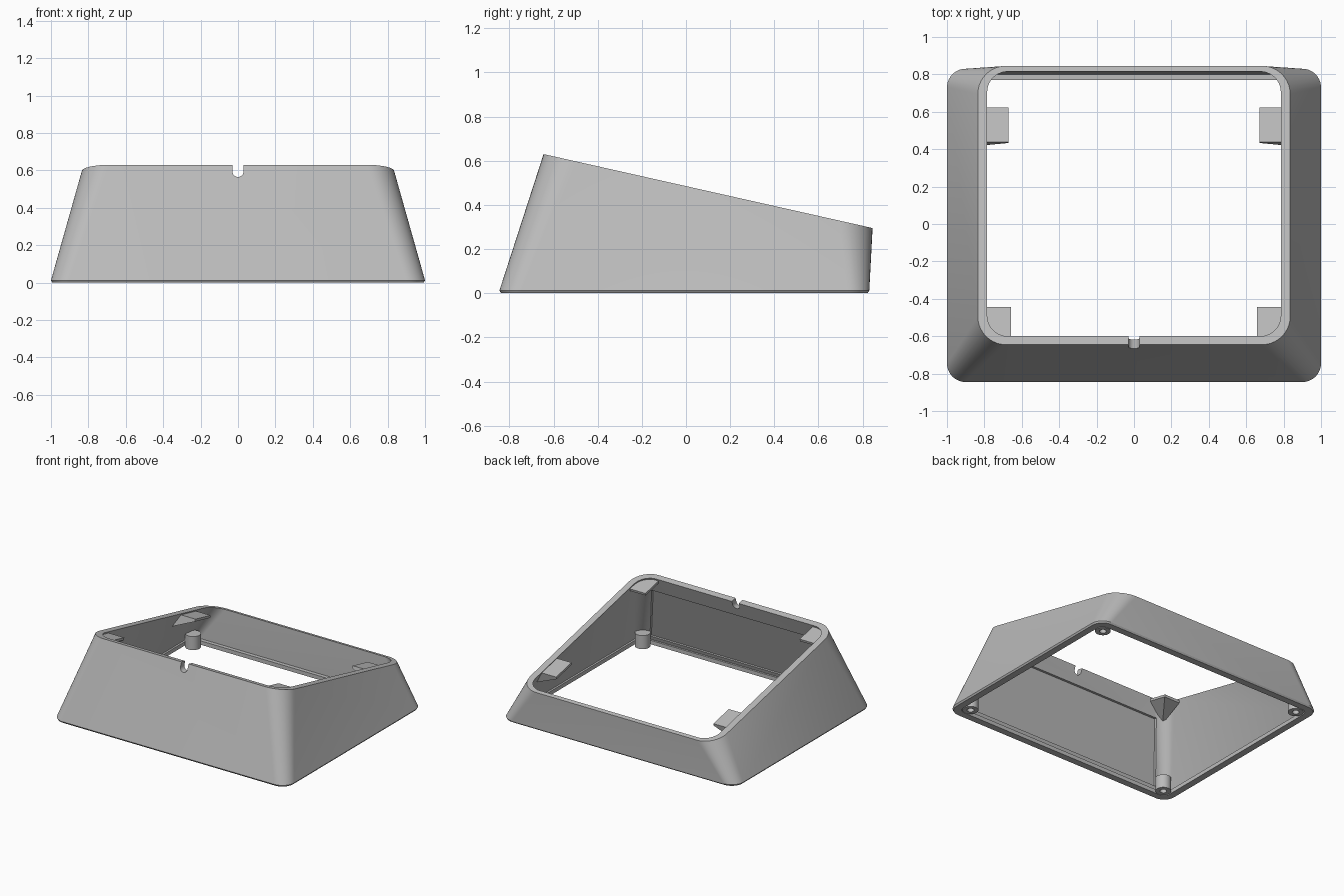
import bpy, bmesh, math
from mathutils import Vector

old = bpy.data.objects.get("Cube")
if old:
    bpy.data.objects.remove(old, do_unlink=True)

grey = bpy.data.materials.new("light_grey")
grey.use_nodes = True
colour = (0.5, 0.5, 0.5, 1)
grey.diffuse_color = colour
grey.node_tree.nodes["Principled BSDF"].inputs["Base Color"].default_value = colour


def rim_z(y):
    """Height of the sloping top plane."""
    return 0.63 - 0.2248 * (y + 0.645)


def finish(name, bm):
    bmesh.ops.recalc_face_normals(bm, faces=bm.faces)
    mesh = bpy.data.meshes.new(name)
    bm.to_mesh(mesh)
    bm.free()
    obj = bpy.data.objects.new(name, mesh)
    bpy.context.collection.objects.link(obj)
    mesh.materials.append(grey)
    return obj


def activate(obj):
    bpy.ops.object.select_all(action='DESELECT')
    obj.select_set(True)
    bpy.context.view_layer.objects.active = obj


def smooth(obj):
    activate(obj)
    bpy.ops.object.shade_smooth_by_angle(angle=math.radians(30))


def cut(obj, cutter):
    mod = obj.modifiers.new("cut", 'BOOLEAN')
    mod.operation, mod.solver, mod.object = 'DIFFERENCE', 'EXACT', cutter
    activate(obj)
    bpy.ops.object.modifier_apply(modifier=mod.name)
    bpy.data.objects.remove(cutter, do_unlink=True)


def hull(name, points):
    bm = bmesh.new()
    for p in points:
        bm.verts.new(p)
    bmesh.ops.convex_hull(bm, input=bm.verts)
    return finish(name, bm)


def cylinder(name, x, y, z0, z1, r):
    ring = [(x + r * math.cos(a), y + r * math.sin(a))
            for a in (i * math.tau / 24 for i in range(24))]
    return hull(name, [(px, py, z) for px, py in ring for z in (z0, z1)])


def rounded_loop(half, y0, y1, r, z):
    """Rounded rectangle; z None puts it on the sloping plane."""
    pts = []
    corners = [(half - r, y1 - r), (r - half, y1 - r), (r - half, y0 + r), (half - r, y0 + r)]
    for k, (cx, cy) in enumerate(corners):
        for i in range(11):
            a = math.radians(90 * k + 9 * i)
            x, y = cx + r * math.cos(a), cy + r * math.sin(a)
            pts.append(Vector((x, y, rim_z(y) if z is None else z)))
    return pts


# Hollow tapered frame: outside, rim, inside, bottom flange
bm = bmesh.new()
loops = [rounded_loop(*args) for args in (
    (0.992, -0.837, 0.822, 0.09, 0),
    (1.0, -0.845, 0.83, 0.1, 0.012),
    (0.835, -0.645, 0.845, 0.15, None),
    (0.785, -0.6, 0.815, 0.11, None),
    (0.955, -0.8, 0.8, 0.07, 0.03),
    (0.94, -0.785, 0.77, 0.05, 0.03),
    (0.94, -0.785, 0.77, 0.05, 0))]
rings = [[bm.verts.new(p) for p in loop] for loop in loops]
for k, ring in enumerate(rings):
    nxt = rings[(k + 1) % len(rings)]
    for i in range(len(ring)):
        j = (i + 1) % len(ring)
        bm.faces.new((ring[i], ring[j], nxt[j], nxt[i]))
bmesh.ops.triangulate(bm, faces=bm.faces)
frame = finish("tapered_frame", bm)

# Cable notch in the front rim
profile = [(-0.03, 0.8), (0.03, 0.8)]
profile += [(0.03 * math.cos(a), 0.595 - 0.03 * math.sin(a))
            for a in (math.pi * i / 12 for i in range(13))]
cut(frame, hull("notch_cutter", [(x, y, z) for x, z in profile for y in (-0.8, -0.5)]))

# Shallow recess on the inside of the front wall
recess = []
for half, z in ((0.86, 0.06), (0.74, 0.5)):
    inner = -0.8 + 0.339 * (z - 0.03)
    recess += [(s * half, inner + d, z) for s in (-1, 1) for d in (-0.018, 0.03)]
cut(frame, hull("recess_cutter", recess))

# Screw bosses in the bottom corners, drilled from below
for side, sx in (("right", -1), ("left", 1)):
    for end, y in (("front", -0.73), ("back", 0.71)):
        x = sx * 0.88
        boss = cylinder(f"{end}_{side}_boss", x, y, 0.001, 0.105, 0.055)
        cut(boss, cylinder("hole_cutter", x, y, -0.05, 0.08, 0.024))
        cut(frame, cylinder("hole_cutter", x, y, -0.05, 0.08, 0.024))
        smooth(boss)
smooth(frame)


def on_slope(x, y, depth):
    """Point sunk square to the sloping plane."""
    n = Vector((0, 0.2248, 1)).normalized()
    return Vector((x, y, rim_z(y))) - n * depth


# Support tabs just under the rim
for side, s in (("right", -1), ("left", 1)):
    back = []
    for y in (0.44, 0.625):
        back += [on_slope(s * 0.67, y, 0.012), on_slope(s * 0.67, y, 0.03),
                 on_slope(s * 0.8, y, 0.012), on_slope(s * 0.85, y, 0.11)]
    hull(f"back_{side}_tab", back)
    front = [on_slope(s * x, y, d) for x, y in ((0.657, -0.6), (0.657, -0.442), (0.79, -0.442))
             for d in (0.012, 0.03)]
    front += [on_slope(s * 0.785, -0.6, 0.012), on_slope(s * 0.8, -0.61, 0.15),
              on_slope(s * 0.7, -0.615, 0.03)]
    hull(f"front_{side}_tab", front)
